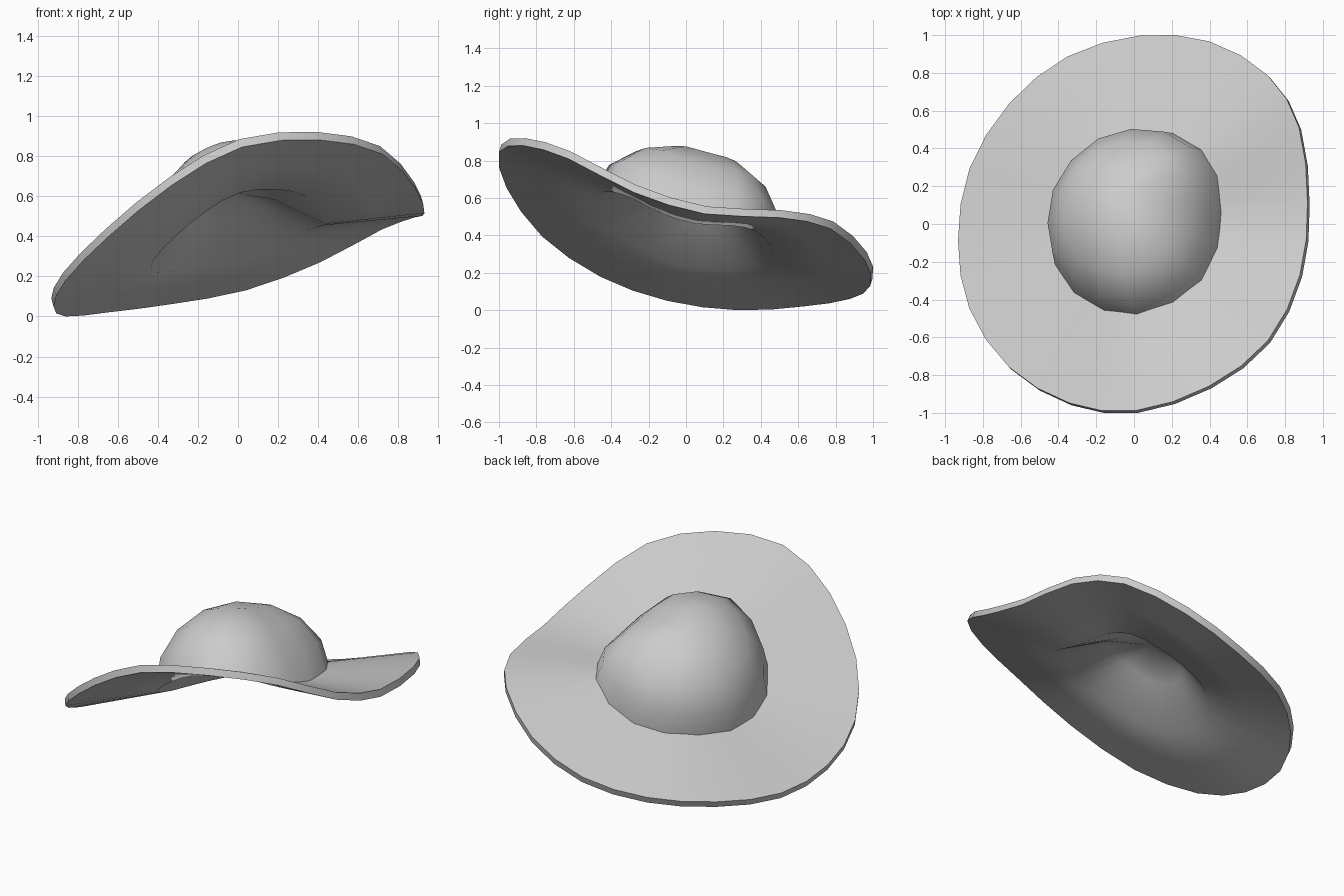
import bpy, bmesh, math
from mathutils import Vector

if "Cube" in bpy.data.objects:
    bpy.data.objects.remove(bpy.data.objects["Cube"])

# One plain grey for the whole hat
grey = bpy.data.materials.new("light_grey")
grey.diffuse_color = (0.6, 0.6, 0.6, 1)
grey.use_nodes = True
grey.node_tree.nodes["Principled BSDF"].inputs["Base Color"].default_value = grey.diffuse_color

CENTRE = Vector((0, 0.01, 0.415))      # middle of the brim underside
UP = Vector((-0.27, 0.28, 0.92)).normalized()       # tilted axis of the hat
THICK = 0.043

# Control points round the wavy lower rim
RIM = [Vector(p) for p in (
    (.04, .985, .13), (.41, .955, .27), (.72, .775, .435), (.885, .50, .495),
    (.93, .10, .515), (.89, -.28, .63), (.72, -.63, .81), (.41, -.87, .88),
    (.02, -1, .845), (-.33, -.96, .655), (-.65, -.77, .395), (-.86, -.46, .18),
    (-.92, -.10, .05), (-.86, .28, 0), (-.65, .625, .02), (-.34, .875, .06))]


def midpoint(i):
    """Smooth closed-curve midpoint between control points i and i + 1."""
    n = len(RIM)
    a, b, c, d = (RIM[(i + k) % n] for k in (-1, 0, 1, 2))
    return (9 * (b + c) - a - d) / 16


def bridge(bm, a, b):
    for i in range(len(a)):
        j = (i + 1) % len(a)
        bm.faces.new((a[i], a[j], b[j], b[i]))


def fan(bm, ring, tip):
    for i in range(len(ring)):
        bm.faces.new((ring[i], ring[(i + 1) % len(ring)], tip))


def finish(name, bm):
    bmesh.ops.recalc_face_normals(bm, faces=bm.faces)
    mesh = bpy.data.meshes.new(name)
    bm.to_mesh(mesh)
    bm.free()
    mesh.materials.append(grey)
    ob = bpy.data.objects.new(name, mesh)
    bpy.context.collection.objects.link(ob)
    bpy.ops.object.select_all(action='DESELECT')
    ob.select_set(True)
    bpy.context.view_layer.objects.active = ob
    bpy.ops.object.shade_smooth_by_angle(angle=math.radians(60))


# Brim: shallow hollow underneath, thin rim wall, and a top that ends inside the crown
bm = bmesh.new()
outline = [p for i in range(len(RIM)) for p in (RIM[i], midpoint(i))]


def ring(t, lift):
    return [bm.verts.new(CENTRE + (p - CENTRE) * t + UP * lift) for p in outline]


rings = [ring(t, lift) for t, lift in (
    (0.44, THICK), (1, THICK), (1, 0), (0.73, 0), (0.47, 0), (0.24, 0.155))]
for a, b in zip(rings, rings[1:]):
    bridge(bm, a, b)
fan(bm, rings[-1], bm.verts.new(CENTRE + UP * 0.23))
finish("brim", bm)

# Crown: rounded dome whose base follows the brim, flattening out the waves higher up
bm = bmesh.new()
LEVELS, HEIGHT, LIFT = 4, 0.43, 0.015
SHIFT = Vector((0.015, -0.005, 0.005))
rings = []
for k in range(LEVELS):
    phi = math.pi / 2 * (1 - k / LEVELS)
    s, c = math.sin(phi), math.cos(phi)
    verts = []
    for p in RIM:
        base = (p - CENTRE) * 0.497
        wave = base.dot(UP)
        flat = base - UP * wave
        verts.append(bm.verts.new(CENTRE + SHIFT + flat * s
                                  + UP * (LIFT + HEIGHT * c + wave * s ** 2.5)))
    rings.append(verts)
for a, b in zip(rings, rings[1:]):
    bridge(bm, a, b)
fan(bm, rings[-1], bm.verts.new(CENTRE + SHIFT + UP * (LIFT + HEIGHT)))
finish("crown", bm)
